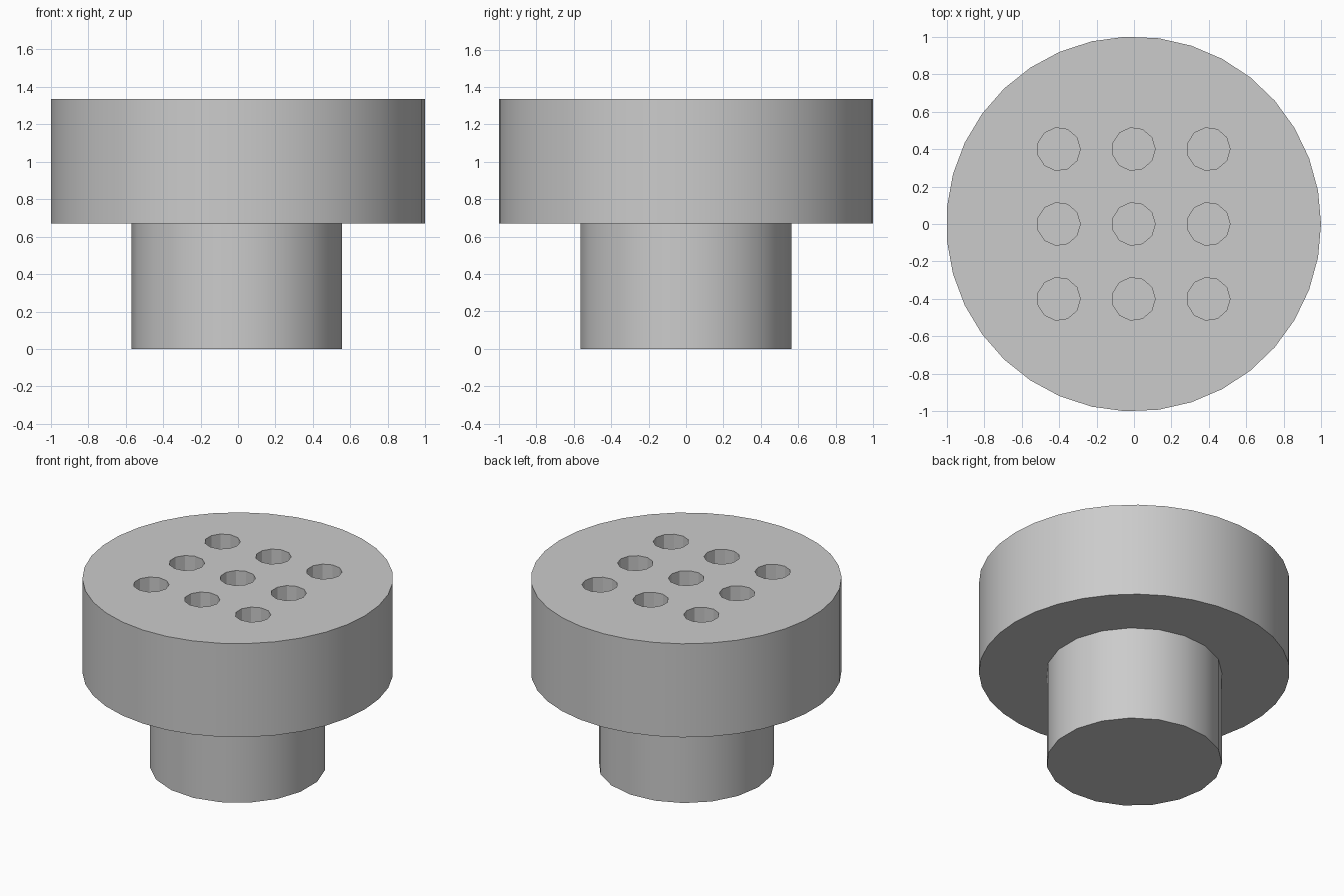
import bpy
import bmesh
from math import cos, sin, pi, radians

# Remove the default object
default = bpy.data.objects.get("Cube")
if default:
    bpy.data.objects.remove(default, do_unlink=True)

GREY = (0.6, 0.6, 0.6, 1.0)
TOP, JOINT = 1.335, 0.67
CENTRE_X = -0.002
HOLE_SPACING, HOLE_DEPTH = 0.4, 0.33

grey = bpy.data.materials.new("plain_grey")
grey.use_nodes = True
grey.diffuse_color = GREY
grey.node_tree.nodes["Principled BSDF"].inputs["Base Color"].default_value = GREY


def add_prism(bm, x, y, radius, sides, bottom, top, start=0.0):
    """Add a closed upright prism with its first corner at the start angle."""
    angles = [start + 2 * pi * i / sides for i in range(sides)]
    ring = [bm.verts.new((x + radius * cos(a), y + radius * sin(a), bottom)) for a in angles]
    base = bm.faces.new(ring)
    raised = bmesh.ops.extrude_face_region(bm, geom=[base], use_keep_orig=True)["geom"]
    corners = [v for v in raised if isinstance(v, bmesh.types.BMVert)]
    bmesh.ops.translate(bm, verts=corners, vec=(0, 0, top - bottom))


def make_object(name, bm):
    bmesh.ops.recalc_face_normals(bm, faces=bm.faces)
    mesh = bpy.data.meshes.new(name)
    bm.to_mesh(mesh)
    bm.free()
    mesh.materials.append(grey)
    obj = bpy.data.objects.new(name, mesh)
    bpy.context.collection.objects.link(obj)
    return obj


def select_only(obj):
    bpy.ops.object.select_all(action="DESELECT")
    obj.select_set(True)
    bpy.context.view_layer.objects.active = obj


# Wide head
bm = bmesh.new()
add_prism(bm, CENTRE_X, 0, 1.001, 35, JOINT, TOP)
head = make_object("head", bm)

# Grid of blind holes sunk into the head
bm = bmesh.new()
for column in (-1, 0, 1):
    for row in (-1, 0, 1):
        add_prism(bm, CENTRE_X + column * HOLE_SPACING, row * HOLE_SPACING,
                  0.115, 11, TOP - HOLE_DEPTH, TOP + 0.1)
cutter = make_object("hole_cutter", bm)
cutter.hide_render = True

cut = head.modifiers.new("holes", "BOOLEAN")
cut.operation = "DIFFERENCE"
cut.solver = "EXACT"
cut.object = cutter
select_only(head)
bpy.ops.object.modifier_apply(modifier=cut.name)
bpy.data.objects.remove(cutter, do_unlink=True)

# Narrow stem
bm = bmesh.new()
add_prism(bm, CENTRE_X, 0, 0.566, 19, 0, JOINT + 0.005, start=pi)
stem = make_object("stem", bm)

# Smooth sides with crisp rims
for part in (head, stem):
    select_only(part)
    bpy.ops.object.shade_smooth_by_angle(angle=radians(30))
